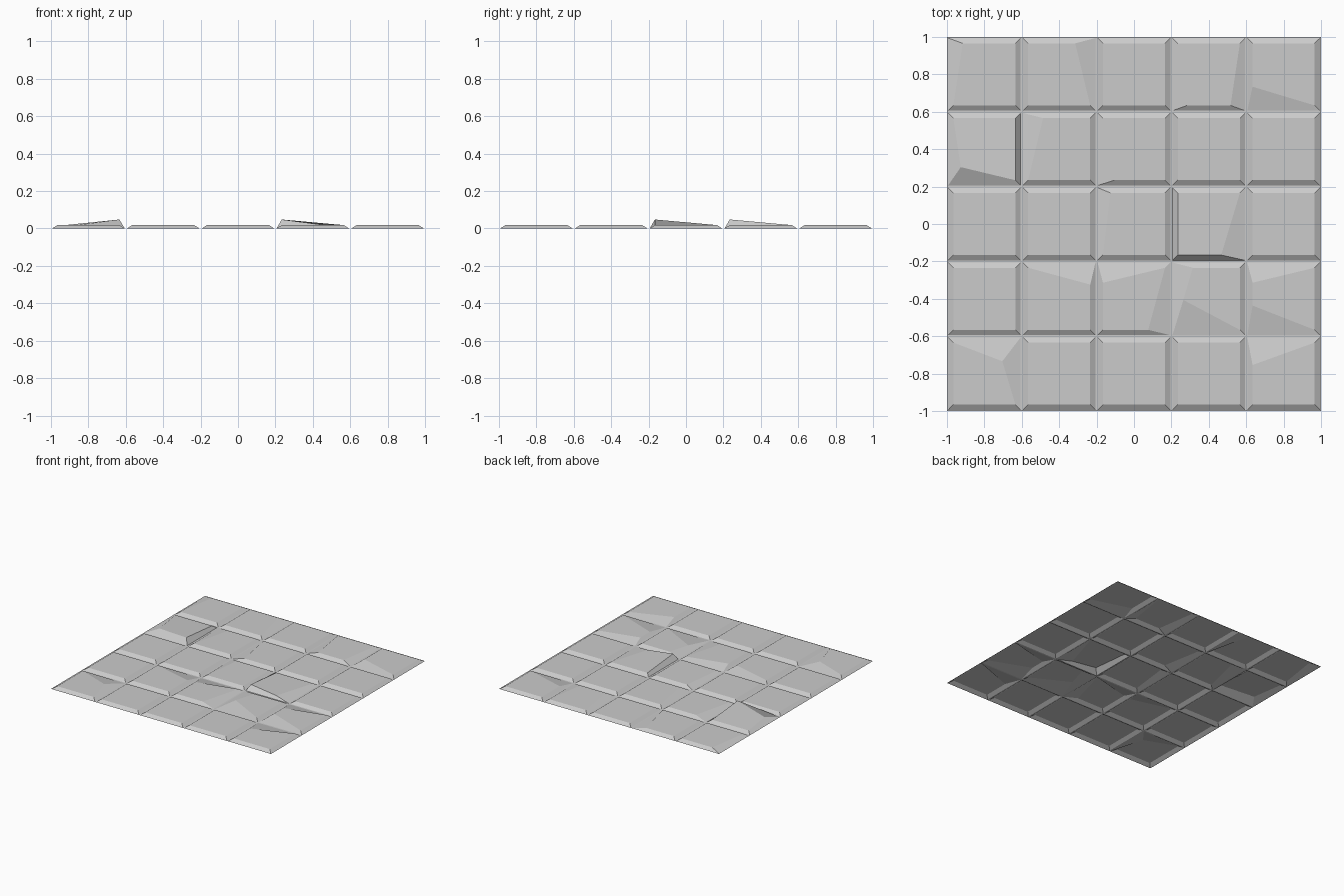
import bpy
import bmesh
from mathutils import Vector

if "Cube" in bpy.data.objects:
    bpy.data.objects.remove(bpy.data.objects["Cube"], do_unlink=True)

TILES = 5
PITCH = 2 / TILES

# One flat stone colour
stone = bpy.data.materials.new("grey_stone")
stone.use_nodes = True
stone.diffuse_color = (0.6, 0.6, 0.6, 1)
stone.node_tree.nodes["Principled BSDF"].inputs["Base Color"].default_value = (0.6, 0.6, 0.6, 1)

# Shifted top corners: (column, row from back, corner) -> offset
# Corners: b/f = back/front, l/r = -x/+x side
worn = {
    (0, 0, "bl"): (.05, 0, 0),
    (1, 0, "br"): (-.08, 0, 0),
    (3, 0, "fl"): (.05, 0, 0),
    (3, 0, "fr"): (-.05, 0, 0),
    (4, 0, "fl"): (0, .1, 0),
    (0, 1, "fl"): (.04, .07, 0),
    (0, 1, "fr"): (0, 0, .03),
    (1, 1, "bl"): (.08, 0, 0),
    (2, 1, "fl"): (.06, 0, 0),
    (2, 2, "bl"): (.04, 0, 0),
    (3, 2, "fl"): (0, 0, .03),
    (3, 2, "fr"): (-.1, 0, 0),
    (1, 3, "br"): (0, -.09, 0),
    (2, 3, "bl"): (0, -.08, 0),
    (2, 3, "fr"): (-.09, 0, 0),
    (3, 3, "bl"): (.08, 0, 0),
    (3, 3, "fl"): (.03, .16, 0),
    (4, 3, "bl"): (0, -.08, 0),
    (4, 3, "fl"): (0, .13, 0),
    (0, 4, "br"): (-.07, -.1, 0),
    (4, 4, "bl"): (0, -.12, 0),
}

# Sheet of square tiles: thin joint, then a raised bevelled top
bm = bmesh.new()
bmesh.ops.create_grid(bm, x_segments=TILES, y_segments=TILES, size=1)
tops = bm.faces[:]
bmesh.ops.inset_individual(bm, faces=tops, thickness=.008, depth=0)
bmesh.ops.inset_individual(bm, faces=tops, thickness=.04, depth=0)

for top in tops:
    centre = top.calc_center_median()
    col = int((centre.x + 1) / PITCH)
    row = int((1 - centre.y) / PITCH)
    for v in top.verts:
        corner = ("b" if v.co.y > centre.y else "f") + ("r" if v.co.x > centre.x else "l")
        v.co.z = .018
        v.co += Vector(worn.get((col, row, corner), (0, 0, 0)))

mesh = bpy.data.meshes.new("stone_floor")
bm.to_mesh(mesh)
bm.free()
mesh.materials.append(stone)
floor = bpy.data.objects.new("stone_floor", mesh)
bpy.context.collection.objects.link(floor)
